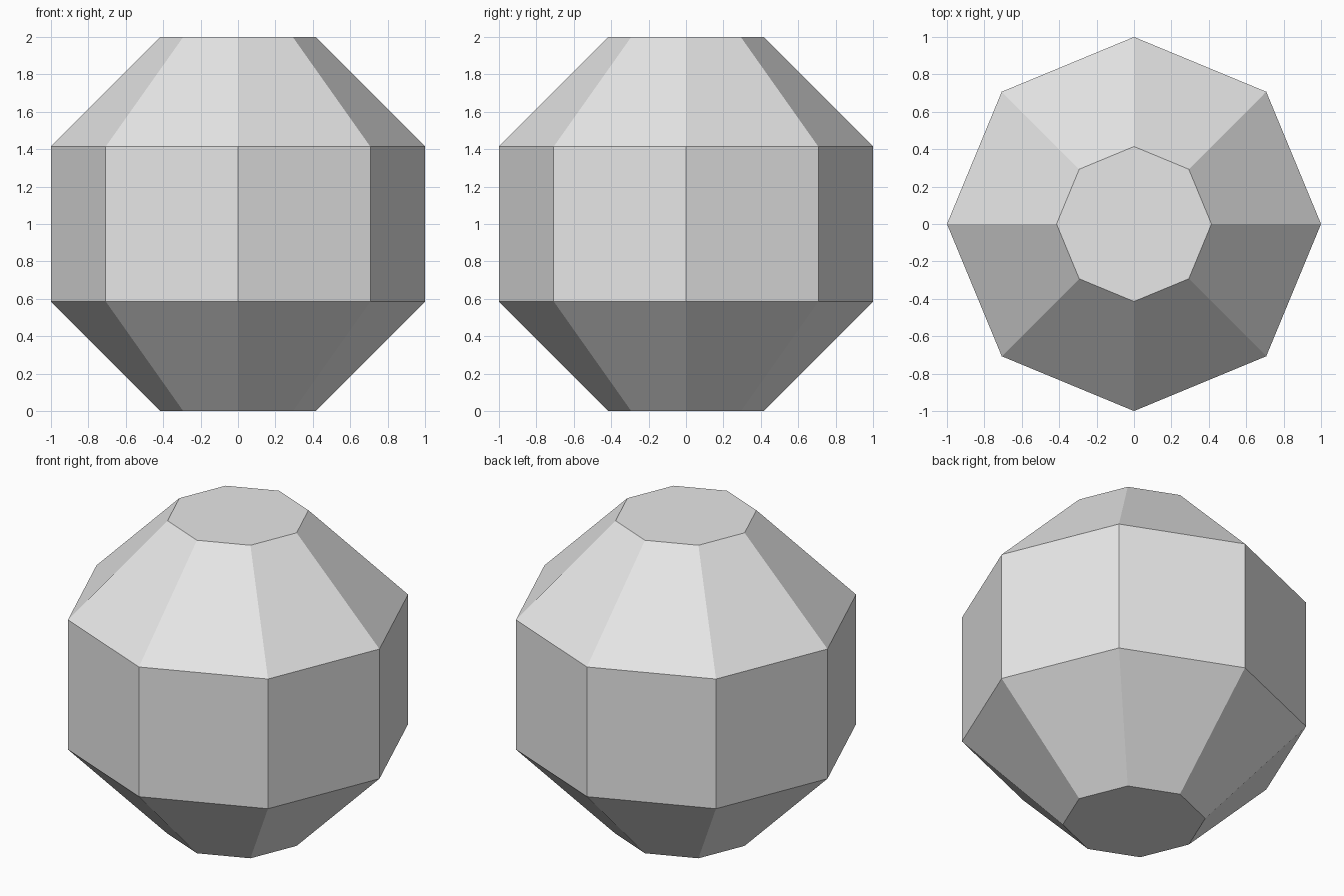
import bpy
import bmesh
from math import sqrt
from mathutils import Matrix

cube = bpy.data.objects.get("Cube")
if cube:
    bpy.data.objects.remove(cube, do_unlink=True)

SIDES = 8
CAP_RADIUS = sqrt(2) - 1      # flat top and bottom
SLOPE = 1 - CAP_RADIUS        # 45 degree shoulders

# Single grey colour
grey = bpy.data.materials.new("light_grey")
grey.use_nodes = True
colour = (0.8, 0.8, 0.8, 1)
grey.diffuse_color = colour
grey.node_tree.nodes["Principled BSDF"].inputs["Base Color"].default_value = colour

# Faceted body: stacked octagonal rings joined by quads, capped at both ends
profile = [(CAP_RADIUS, 0), (1, SLOPE), (1, 2 - SLOPE), (CAP_RADIUS, 2)]
bm = bmesh.new()
rings = [
    bmesh.ops.create_circle(bm, segments=SIDES, radius=radius,
                            matrix=Matrix.Translation((0, 0, z)))["verts"]
    for radius, z in profile
]
for lower, upper in zip(rings, rings[1:]):
    for i in range(SIDES):
        j = (i + 1) % SIDES
        bm.faces.new((lower[i], lower[j], upper[j], upper[i]))
bm.faces.new(rings[0])
bm.faces.new(rings[-1])
bmesh.ops.recalc_face_normals(bm, faces=bm.faces)

mesh = bpy.data.meshes.new("faceted_body")
bm.to_mesh(mesh)
bm.free()
mesh.materials.append(grey)
body = bpy.data.objects.new("faceted_body", mesh)
bpy.context.collection.objects.link(body)
